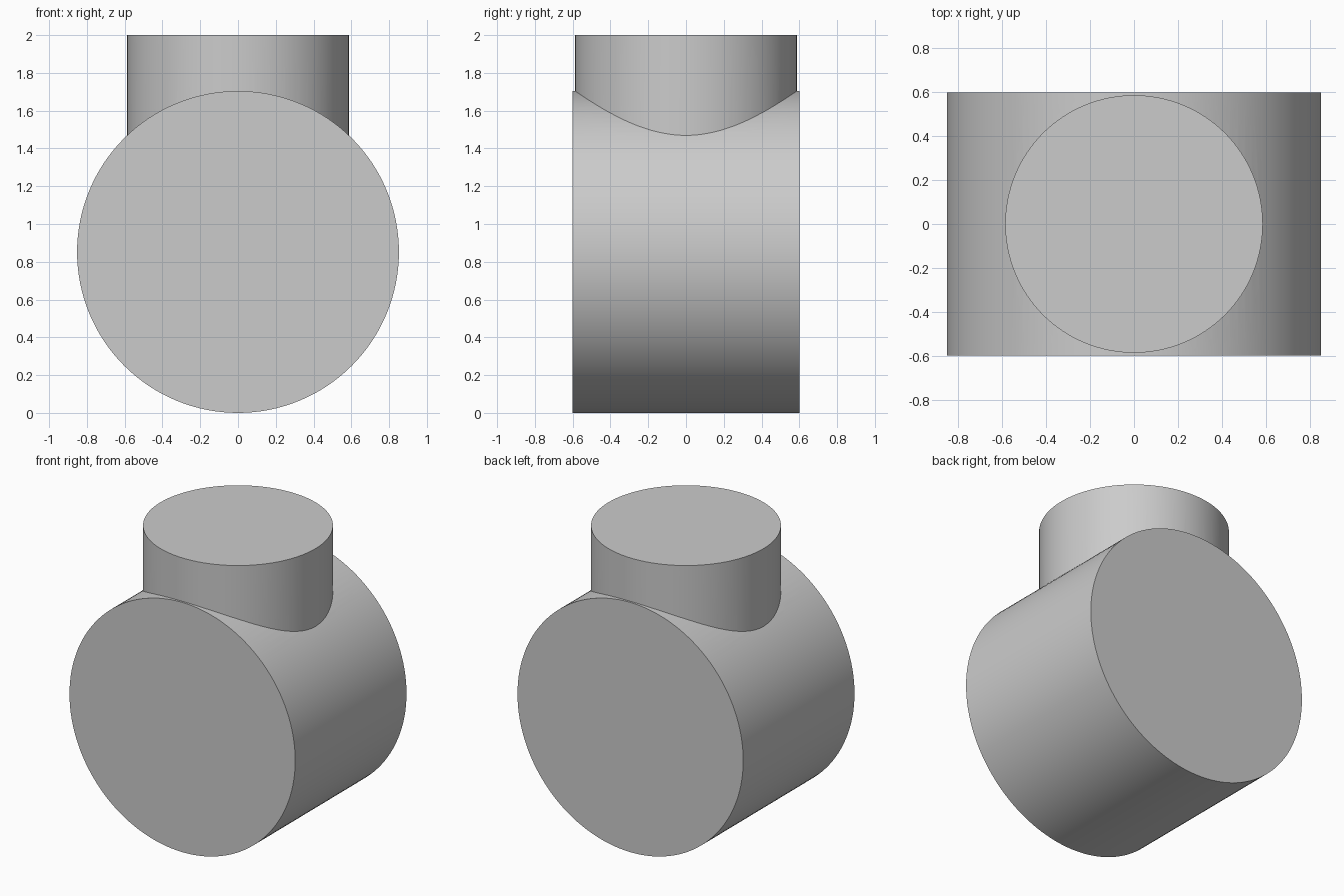
import bpy
import math

cube = bpy.data.objects.get("Cube")
if cube:
    bpy.data.objects.remove(cube, do_unlink=True)

DRUM_RADIUS = 0.852
DRUM_LENGTH = 1.2
STEM_RADIUS = 0.587
TOP = 2.0
SIDES = 128

grey = bpy.data.materials.new("plain grey")
grey.use_nodes = True
colour = (0.6, 0.6, 0.6, 1)
grey.diffuse_color = colour
grey.node_tree.nodes["Principled BSDF"].inputs["Base Color"].default_value = colour


def cylinder(name, radius, depth, location, rotation=(0, 0, 0)):
    bpy.ops.mesh.primitive_cylinder_add(
        vertices=SIDES, radius=radius, depth=depth,
        location=location, rotation=rotation)
    obj = bpy.context.object
    obj.name = obj.data.name = name
    obj.data.materials.append(grey)
    return obj


# Horizontal drum lying front to back
drum = cylinder("drum_with_stem", DRUM_RADIUS, DRUM_LENGTH,
                (0, 0, DRUM_RADIUS), (math.pi / 2, 0, 0))

# Upright stem, starting at the drum's axis
stem_height = TOP - DRUM_RADIUS
stem = cylinder("stem", STEM_RADIUS, stem_height,
                (0, 0, DRUM_RADIUS + stem_height / 2))

# Fuse both into one closed body
union = drum.modifiers.new("join stem", "BOOLEAN")
union.operation = "UNION"
union.solver = "EXACT"
union.object = stem
bpy.ops.object.select_all(action="DESELECT")
drum.select_set(True)
bpy.context.view_layer.objects.active = drum
bpy.ops.object.modifier_apply(modifier=union.name)
bpy.data.objects.remove(stem, do_unlink=True)

# Round walls smooth, rims and the seam sharp
bpy.ops.object.shade_smooth_by_angle(angle=math.radians(20))
